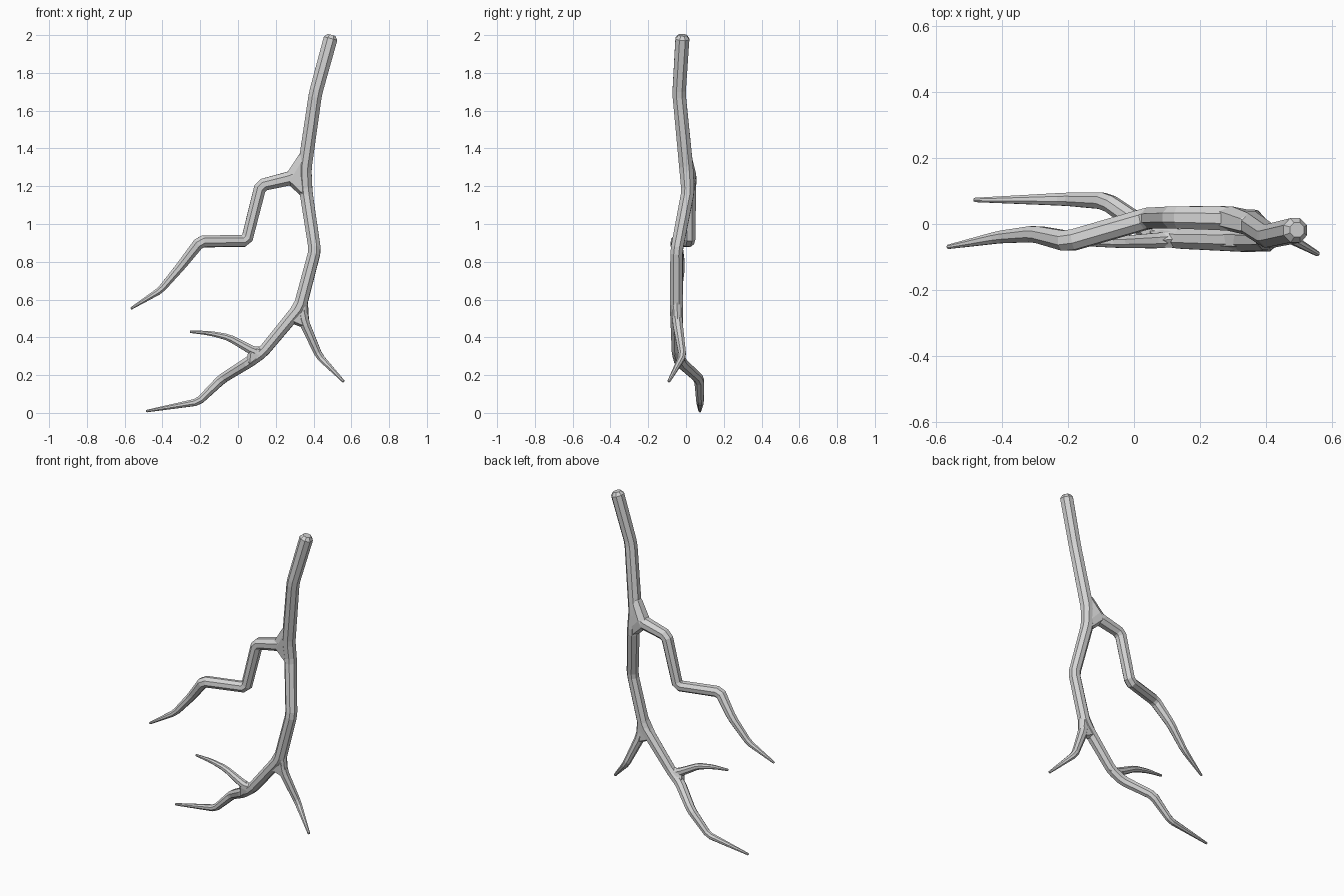
import bpy, bmesh, math
from mathutils import Vector, Matrix

cube = bpy.data.objects.get("Cube")
if cube:
    bpy.data.objects.remove(cube)

bark = bpy.data.materials.new("bark_grey")
bark.use_nodes = True
GREY = (0.65, 0.65, 0.65, 1)
bark.diffuse_color = GREY
bark.node_tree.nodes["Principled BSDF"].inputs["Base Color"].default_value = GREY

SIDES = 8


def finish(bm, name):
    """Turn a bmesh into a named bark object."""
    bmesh.ops.recalc_face_normals(bm, faces=bm.faces)
    mesh = bpy.data.meshes.new(name)
    bm.to_mesh(mesh)
    bm.free()
    mesh.materials.append(bark)
    bpy.context.collection.objects.link(bpy.data.objects.new(name, mesh))


def soften(points, cut=0.018):
    """Replace each inner bend by two points, so corners are chamfered."""
    out = [points[0]]
    for before, here, after in zip(points, points[1:], points[2:]):
        for other in (before, after):
            t = min(cut / (other[0] - here[0]).length, 0.3)
            out.append((here[0].lerp(other[0], t), here[1] + (other[1] - here[1]) * t))
    return out + [points[-1]]


def branch(name, path):
    """Sweep a tapering faceted tube along (x, y, z, radius) points."""
    pts = soften([(Vector(p[:3]), p[3]) for p in path])
    # short rounded caps at both ends
    for end, inner in ((0, 1), (-1, -2)):
        pos, r = pts[end]
        out = (pos - pts[inner][0]).normalized()
        cap = (pos, r * 0.6)
        pts[end] = (pos - out * r * 0.5, r)
        if end == 0:
            pts.insert(0, cap)
        else:
            pts.append(cap)

    bm = bmesh.new()
    rings = []
    side = Vector((0, 1, 0))
    for i, (pos, r) in enumerate(pts):
        a = pts[max(i - 1, 0)][0]
        b = pts[min(i + 1, len(pts) - 1)][0]
        # average the directions either side of the ring
        tangent = ((pos - a).normalized() + (b - pos).normalized()).normalized()
        side = (side - tangent * side.dot(tangent)).normalized()
        up = tangent.cross(side)
        ring = []
        for k in range(SIDES):
            angle = math.tau * (k + 0.5) / SIDES
            ring.append(bm.verts.new(pos + (side * math.cos(angle) + up * math.sin(angle)) * r))
        rings.append(ring)
    for low, high in zip(rings, rings[1:]):
        for k in range(SIDES):
            n = (k + 1) % SIDES
            bm.faces.new((low[k], low[n], high[n], high[k]))
    bm.faces.new(rings[0])
    bm.faces.new(rings[-1])
    finish(bm, name)


def fork(name, ends):
    """Faceted web that fills a fork: the hull around its three arms."""
    bm = bmesh.new()
    for x, y, z, r in ends:
        bmesh.ops.create_icosphere(bm, subdivisions=1, radius=r,
                                   matrix=Matrix.Translation((x, y, z)))
    bmesh.ops.delete(bm, geom=bm.faces[:], context='FACES_KEEP_BOUNDARY')
    bmesh.ops.delete(bm, geom=bm.edges[:], context='EDGES_FACES')
    if not bm.verts:
        for x, y, z, r in ends:
            bmesh.ops.create_icosphere(bm, subdivisions=1, radius=r,
                                       matrix=Matrix.Translation((x, y, z)))
    hull = bmesh.ops.convex_hull(bm, input=bm.verts[:])
    inside = {g for g in hull["geom_interior"] + hull["geom_unused"]
              if isinstance(g, bmesh.types.BMVert)}
    bmesh.ops.delete(bm, geom=list(inside), context='VERTS')
    finish(bm, name)


# Main stem, from the thick top end down to the long lower tip
branch("main_stem", [
    (0.495, -0.018, 2.0, 0.04),
    (0.41, -0.037, 1.69, 0.038),
    (0.352, 0.002, 1.29, 0.04),
    (0.36, 0.01, 1.17, 0.037),
    (0.407, -0.05, 0.86, 0.035),
    (0.328, -0.05, 0.56, 0.037),
    (0.13, -0.045, 0.32, 0.032),
    (0.06, -0.03, 0.27, 0.032),
    (-0.085, 0.07, 0.18, 0.028),
    (-0.21, 0.075, 0.058, 0.021),
    (-0.487, 0.073, 0.009, 0.007)])

# Upper side branch, stepping down to the left
branch("upper_branch", [
    (0.345, 0.005, 1.275, 0.034),
    (0.28, 0.018, 1.243, 0.04),
    (0.12, 0.02, 1.205, 0.036),
    (0.045, 0.018, 0.91, 0.034),
    (-0.2, -0.053, 0.908, 0.034),
    (-0.3, -0.03, 0.78, 0.027),
    (-0.41, -0.04, 0.65, 0.02),
    (-0.567, -0.07, 0.552, 0.007)])
fork("upper_fork", [
    (0.348, -0.002, 1.35, 0.036),
    (0.36, 0.008, 1.17, 0.036),
    (0.285, 0.018, 1.245, 0.042)])

# Twig on the right of the lower fork
branch("right_twig", [
    (0.335, -0.05, 0.56, 0.028),
    (0.35, -0.045, 0.48, 0.029),
    (0.43, -0.018, 0.3, 0.021),
    (0.56, -0.092, 0.165, 0.008)])
fork("lower_fork", [
    (0.338, -0.05, 0.6, 0.034),
    (0.285, -0.049, 0.507, 0.034),
    (0.352, -0.044, 0.475, 0.027)])

# Small twig off the lower left limb
branch("left_twig", [
    (0.13, -0.045, 0.315, 0.024),
    (0.08, -0.05, 0.328, 0.026),
    (-0.05, -0.055, 0.4, 0.019),
    (-0.15, -0.055, 0.422, 0.013),
    (-0.255, -0.055, 0.43, 0.007)])
fork("left_fork", [
    (0.13, -0.045, 0.32, 0.031),
    (0.075, -0.05, 0.328, 0.025),
    (0.07, -0.036, 0.278, 0.031)])
